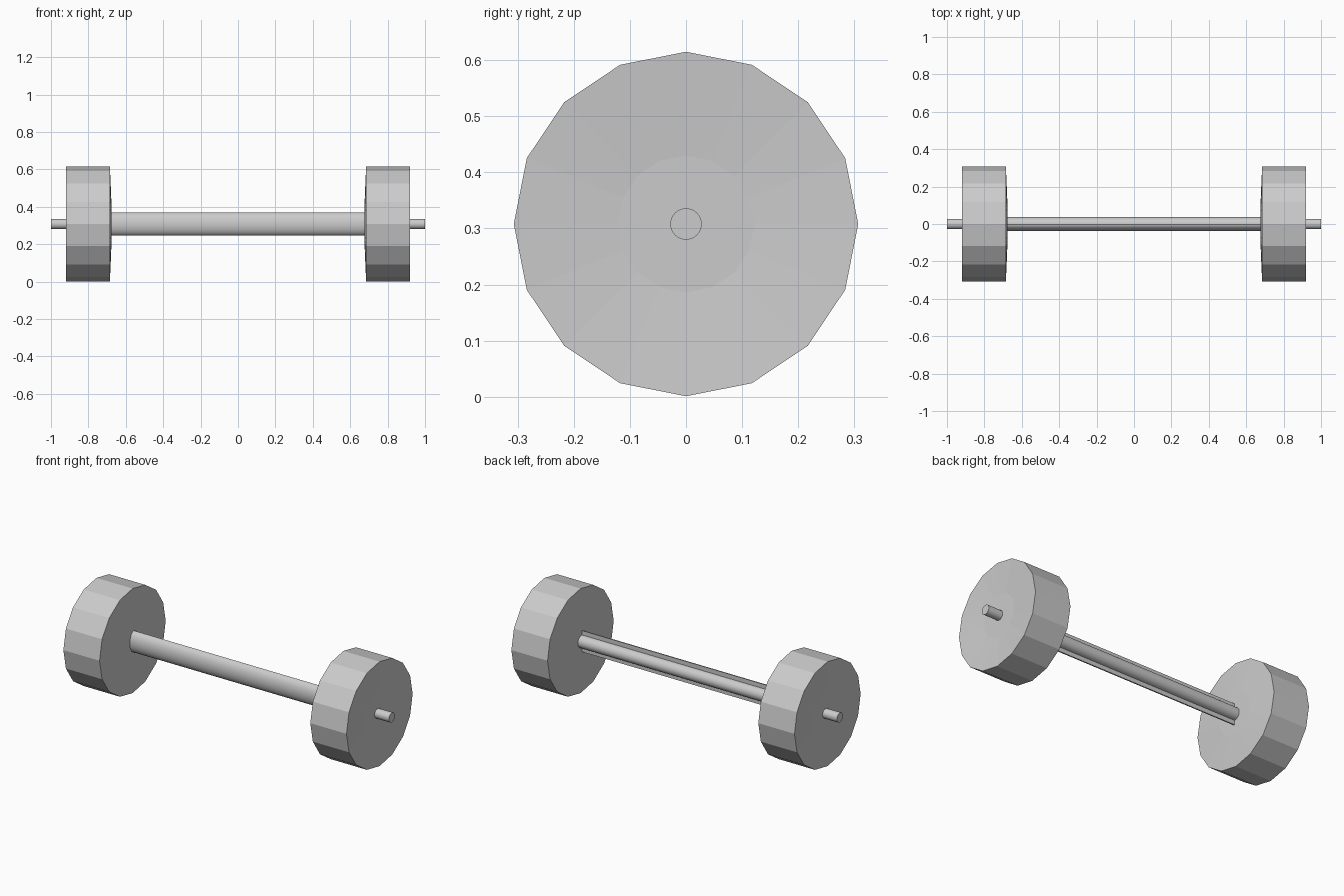
import bpy, bmesh
from math import sin, cos, pi

if "Cube" in bpy.data.objects:
    bpy.data.objects.remove(bpy.data.objects["Cube"])

ZC = 0.308  # axle height


def make(name, bm):
    bmesh.ops.recalc_face_normals(bm, faces=bm.faces)
    me = bpy.data.meshes.new(name)
    bm.to_mesh(me)
    bm.free()
    ob = bpy.data.objects.new(name, me)
    bpy.context.collection.objects.link(ob)
    return ob


def smooth(ob):
    bpy.ops.object.select_all(action='DESELECT')
    ob.select_set(True)
    bpy.context.view_layer.objects.active = ob
    bpy.ops.object.shade_smooth_by_angle(angle=0.6)


def lathe_x(name, profile, sides):
    """Solid of revolution about the axle from (x, radius) rings, ends capped."""
    bm = bmesh.new()
    rings = [[bm.verts.new((x, r * sin(2 * pi * i / sides), ZC + r * cos(2 * pi * i / sides)))
              for i in range(sides)] for x, r in profile]
    for a, b in zip(rings, rings[1:]):
        for i in range(sides):
            j = (i + 1) % sides
            bm.faces.new((a[i], a[j], b[j], b[i]))
    bm.faces.new(rings[0])
    bm.faces.new(rings[-1])
    return make(name, bm)


# Faceted wheels: dished outer face, slightly raised inner hub
for side, s in (("left", -1), ("right", 1)):
    lathe_x(side + "_wheel", [(s * 0.677, 0.122), (s * 0.685, 0.307),
                              (s * 0.92, 0.307), (s * 0.907, 0.122)], 16)

# Axle: thick middle with thinner stubs at the ends
smooth(lathe_x("axle", [(-1, 0.028), (-0.70, 0.028), (-0.70, 0.037),
                        (0.70, 0.037), (0.70, 0.028), (1, 0.028)], 24))

# Axle beam: half-oval rounded towards the front, flat at the back
bm = bmesh.new()
n = 12
ends = [[bm.verts.new((x, -0.037 * sin(pi * i / n), ZC + 0.0625 * cos(pi * i / n)))
         for i in range(n + 1)] for x in (-0.68, 0.68)]
for i in range(n + 1):
    j = (i + 1) % (n + 1)
    bm.faces.new((ends[0][i], ends[0][j], ends[1][j], ends[1][i]))
for e in ends:
    bm.faces.new(e)
smooth(make("axle_beam", bm))
